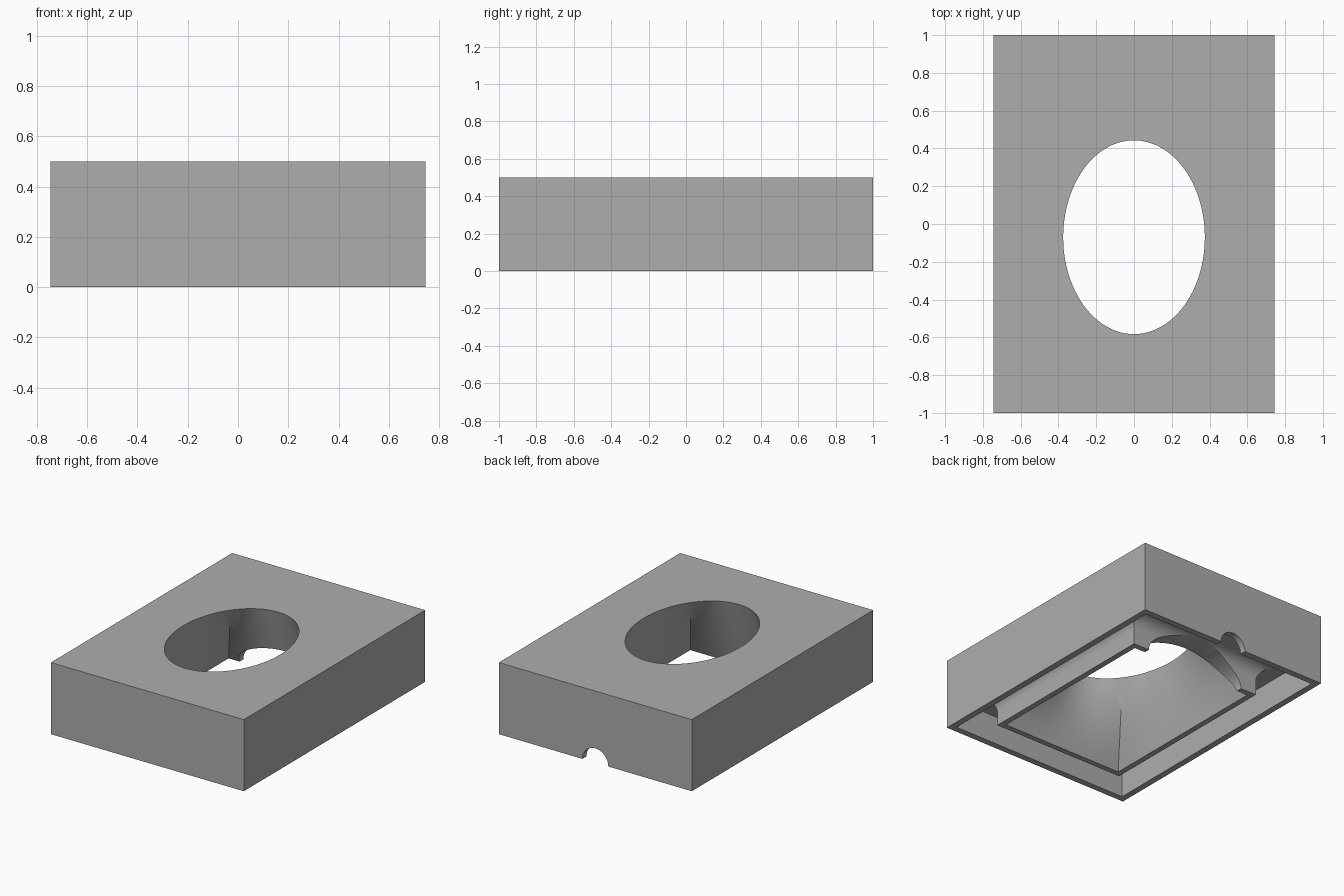
import bpy, bmesh
from math import sin, cos, pi

if "Cube" in bpy.data.objects:
    bpy.data.objects.remove(bpy.data.objects["Cube"])

# Single grey material
grey = bpy.data.materials.new("matte_grey")
grey.use_nodes = True
colour = (0.42, 0.42, 0.42, 1)
grey.diffuse_color = colour
grey.node_tree.nodes["Principled BSDF"].inputs["Base Color"].default_value = colour

STEPS = 96
HEIGHT = 0.5
CEILING = 0.2      # depth of the underside channel
FILLET = 0.1
OFFSET = -0.07     # the opening sits slightly forward
ANGLES = [2 * pi * i / STEPS for i in range(STEPS)]


def rect(hx, hy, z, cy=0.0):
    """Rectangle ring sampled by angle, with exact corners."""
    ring = []
    for a in ANGLES:
        c, s = cos(a), sin(a)
        m = max(abs(c), abs(s))
        ring.append((hx * c / m, cy + hy * s / m, z))
    return ring


def ellipse(rx, ry, z, cy):
    return [(rx * cos(a), cy + ry * sin(a), z) for a in ANGLES]


def make_object(name, bm):
    bmesh.ops.recalc_face_normals(bm, faces=bm.faces)
    mesh = bpy.data.meshes.new(name)
    bm.to_mesh(mesh)
    bm.free()
    mesh.materials.append(grey)
    obj = bpy.data.objects.new(name, mesh)
    bpy.context.collection.objects.link(obj)
    return obj


def arch_cutter(name, rx, rz, y0, y1):
    """Elliptic cylinder along y, centred on the ground line."""
    bm = bmesh.new()
    ends = [[bm.verts.new((rx * cos(a), y, rz * sin(a))) for a in ANGLES]
            for y in (y0, y1)]
    for i in range(STEPS):
        j = (i + 1) % STEPS
        bm.faces.new((ends[0][i], ends[0][j], ends[1][j], ends[1][i]))
    for end in ends:
        bm.faces.new(end)
    obj = make_object(name, bm)
    obj.hide_render = True
    return obj


# Closed chain of rings: outer walls, channel, inner rim, funnel, top
collar_x, collar_y, collar_c = 0.515, 0.69, -0.075
rings = [rect(0.745, 1, HEIGHT), rect(0.745, 1, 0),
         rect(0.7, 0.955, 0), rect(0.7, 0.955, CEILING)]
for k in range(9):
    a = pi / 2 * k / 8
    d = FILLET * (1 - sin(a))
    rings.append(rect(collar_x + d, collar_y + d,
                      CEILING - FILLET + FILLET * cos(a), collar_c))
rings.append(rect(collar_x, collar_y, 0, collar_c))

lower = rect(collar_x - 0.04, collar_y - 0.04, 0, collar_c)
upper = ellipse(0.375, 0.513, HEIGHT, OFFSET)
for k in range(9):
    t = k / 8
    rings.append([tuple(p + (q - p) * t for p, q in zip(u, v))
                  for u, v in zip(lower, upper)])

bm = bmesh.new()
loops = [[bm.verts.new(p) for p in ring] for ring in rings]
for k, ring in enumerate(loops):
    following = loops[(k + 1) % len(loops)]
    for i in range(STEPS):
        j = (i + 1) % STEPS
        bm.faces.new((ring[i], ring[j], following[j], following[i]))
body = make_object("frame_body", bm)

# Cable notch in the back wall and a wide arch through the inner rim
cutters = [arch_cutter("cable_notch_cutter", 0.1, 0.1, 0.9, 1.1),
           arch_cutter("rim_arch_cutter", 0.39, 0.195, 0.25, 0.8)]
bpy.context.view_layer.objects.active = body
for obj in bpy.context.selected_objects:
    obj.select_set(False)
body.select_set(True)
for cutter in cutters:
    mod = body.modifiers.new(cutter.name, 'BOOLEAN')
    mod.operation = 'DIFFERENCE'
    mod.solver = 'EXACT'
    mod.object = cutter
    bpy.ops.object.modifier_apply(modifier=mod.name)
for cutter in cutters:
    bpy.data.objects.remove(cutter)

bpy.ops.object.shade_smooth_by_angle(angle=pi / 6)
